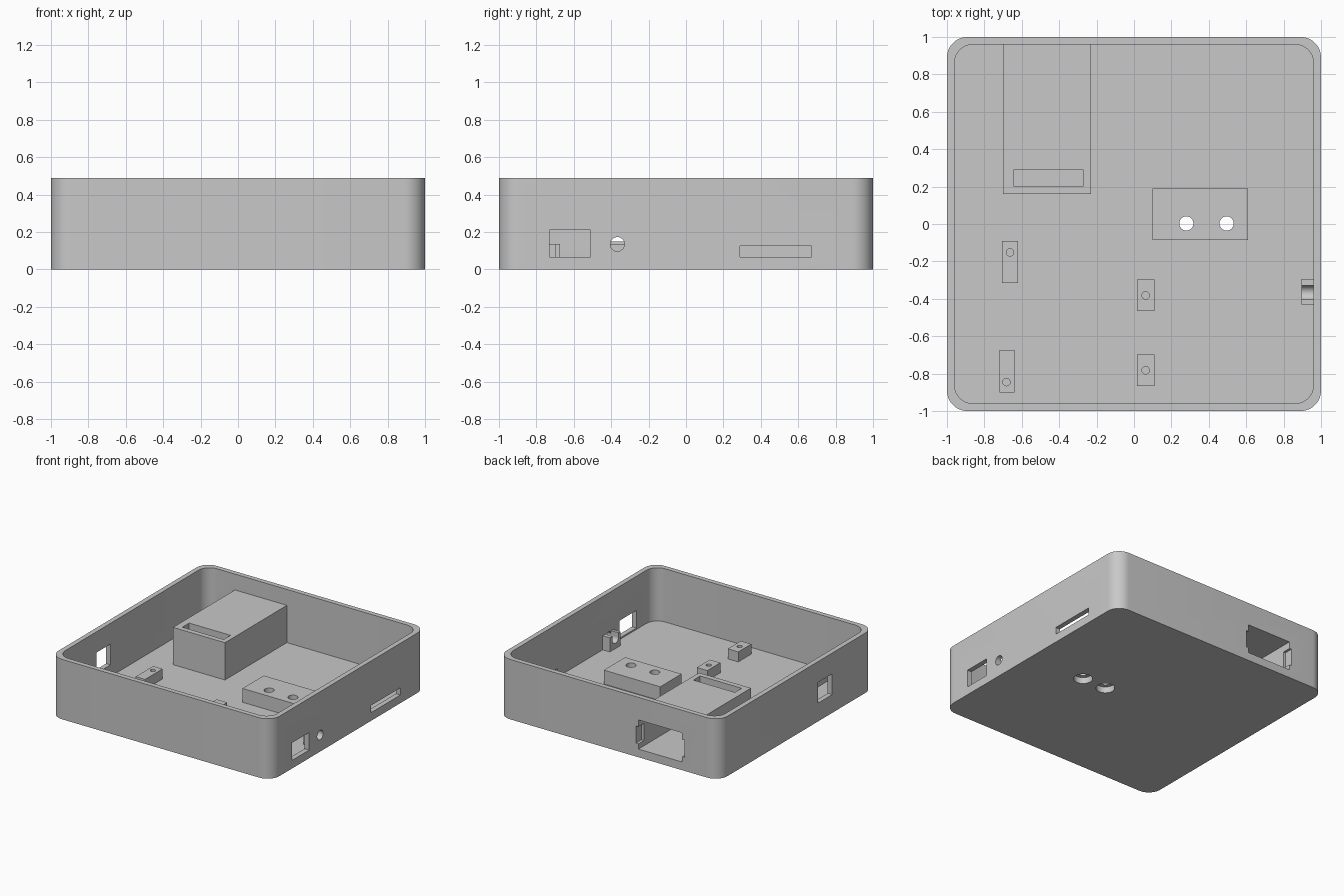
import bpy, bmesh, math
from mathutils import Matrix, Vector

if "Cube" in bpy.data.objects:
    bpy.data.objects.remove(bpy.data.objects["Cube"], do_unlink=True)

# Single plain plastic colour
grey = bpy.data.materials.new("light grey plastic")
grey.use_nodes = True
grey.diffuse_color = (0.58, 0.58, 0.58, 1)
grey.node_tree.nodes["Principled BSDF"].inputs["Base Color"].default_value = grey.diffuse_color

FLOOR = 0.055
SUNK = 0.045      # parts start slightly inside the floor
WALL = 0.96       # inner face of the walls


def finish(name, bm):
    mesh = bpy.data.meshes.new(name)
    bm.to_mesh(mesh)
    bm.free()
    mesh.materials.append(grey)
    obj = bpy.data.objects.new(name, mesh)
    bpy.context.collection.objects.link(obj)
    return obj


def box(name, x, y, z, radius=0):
    """Box from (min, max) ranges, with optional rounded upright edges."""
    bm = bmesh.new()
    bmesh.ops.create_cube(bm, size=1)
    for v in bm.verts:
        v.co = Vector([(r[0] + r[1]) / 2 + c * (r[1] - r[0]) for c, r in zip(v.co, (x, y, z))])
    if radius:
        upright = [e for e in bm.edges if abs(e.verts[0].co.z - e.verts[1].co.z) > 1e-4]
        bmesh.ops.bevel(bm, geom=upright, offset=radius, segments=12, profile=0.5, affect='EDGES')
    return finish(name, bm)


def rod(name, centre, radius, length, axis='Z'):
    bm = bmesh.new()
    turn = Matrix.Rotation(math.pi / 2, 4, 'Y') if axis == 'X' else Matrix()
    bmesh.ops.create_cone(bm, cap_ends=True, segments=32, radius1=radius, radius2=radius,
                          depth=length, matrix=Matrix.Translation(centre) @ turn)
    return finish(name, bm)


def cut(obj, cutters):
    for c in cutters:
        mod = obj.modifiers.new("cut", 'BOOLEAN')
        mod.operation = 'DIFFERENCE'
        mod.solver = 'EXACT'
        mod.object = c
        bpy.context.view_layer.objects.active = obj
        bpy.ops.object.modifier_apply(modifier=mod.name)


# Main parts
shell = box("case_shell", (-1, 1), (-1, 1), (0, 0.49), 0.11)
housing = box("socket_housing", (-0.7, -0.23), (0.16, 0.97), (SUNK, 0.36))
screw_block = box("screw_block", (0.1, 0.61), (-0.085, 0.19), (SUNK, 0.168))
cradle = box("cable_cradle", (0.895, 0.97), (-0.43, -0.295), (SUNK, 0.17))

# Cavity of the case
cavity = box("cavity_cutter", (-WALL, WALL), (-WALL, WALL), (FLOOR, 0.8), 0.1)

# Rear socket tunnel with a clip notch on both sides, and a slot in its roof
tunnel = box("tunnel_cutter", (-0.665, -0.27), (0.195, 1.1), (0.067, 0.305))
notches = box("notch_cutter", (-0.685, -0.248), (0.93, 1.1), (0.11, 0.25))
roof_slot = box("roof_slot_cutter", (-0.645, -0.27), (0.202, 0.29), (0.2, 0.5))

# Openings in the side walls
port = box("port_cutter", (0.9, 1.1), (-0.73, -0.51), (0.067, 0.21))
card_slot = box("card_slot_cutter", (0.9, 1.1), (0.29, 0.67), (0.067, 0.125))
window = box("window_cutter", (-1.1, -0.9), (-0.46, -0.275), (0.15, 0.32))
cable_hole = rod("cable_hole_cutter", (1, -0.367, 0.135), 0.038, 0.4, 'X')
cradle_gap = box("cradle_gap_cutter", (0.85, WALL), (-0.405, -0.329), (0.135, 0.3))

# Screw holes, counterbored from below
screw_cutters = []
for x in (0.28, 0.495):
    screw_cutters.append(rod("screw_hole_cutter", (x, 0.003, 0.1), 0.038, 0.4))
    screw_cutters.append(rod("counterbore_cutter", (x, 0.003, 0), 0.07, 0.1))

cut(shell, [cavity, tunnel, notches, port, card_slot, window, cable_hole] + screw_cutters)
cut(housing, [tunnel, notches, roof_slot])
cut(screw_block, screw_cutters)
cut(cradle, [cable_hole, cradle_gap])
cutters = [cavity, tunnel, notches, roof_slot, port, card_slot, window,
           cable_hole, cradle_gap] + screw_cutters

# Board mounts: x range, y range, hole centre
mounts = [
    ("left_rear_mount", (-0.705, -0.62), (-0.315, -0.09), (-0.663, -0.152)),
    ("left_front_mount", (-0.72, -0.64), (-0.9, -0.675), (-0.682, -0.845)),
    ("middle_rear_mount", (0.015, 0.11), (-0.465, -0.297), (0.062, -0.382)),
    ("middle_front_mount", (0.015, 0.11), (-0.865, -0.697), (0.062, -0.782)),
]
parts = [shell, housing, screw_block, cradle]
for name, x, y, hole in mounts:
    mount = box(name, x, y, (SUNK, 0.137))
    pilot = rod("pilot_cutter", (*hole, 0.15), 0.02, 0.17)
    cut(mount, [pilot])
    cutters.append(pilot)
    parts.append(mount)

for c in cutters:
    bpy.data.objects.remove(c, do_unlink=True)

# Smooth the rounded corners and bores, keep edges crisp
bpy.ops.object.select_all(action='DESELECT')
for p in parts:
    p.select_set(True)
bpy.context.view_layer.objects.active = shell
bpy.ops.object.shade_smooth_by_angle(angle=math.radians(30))
